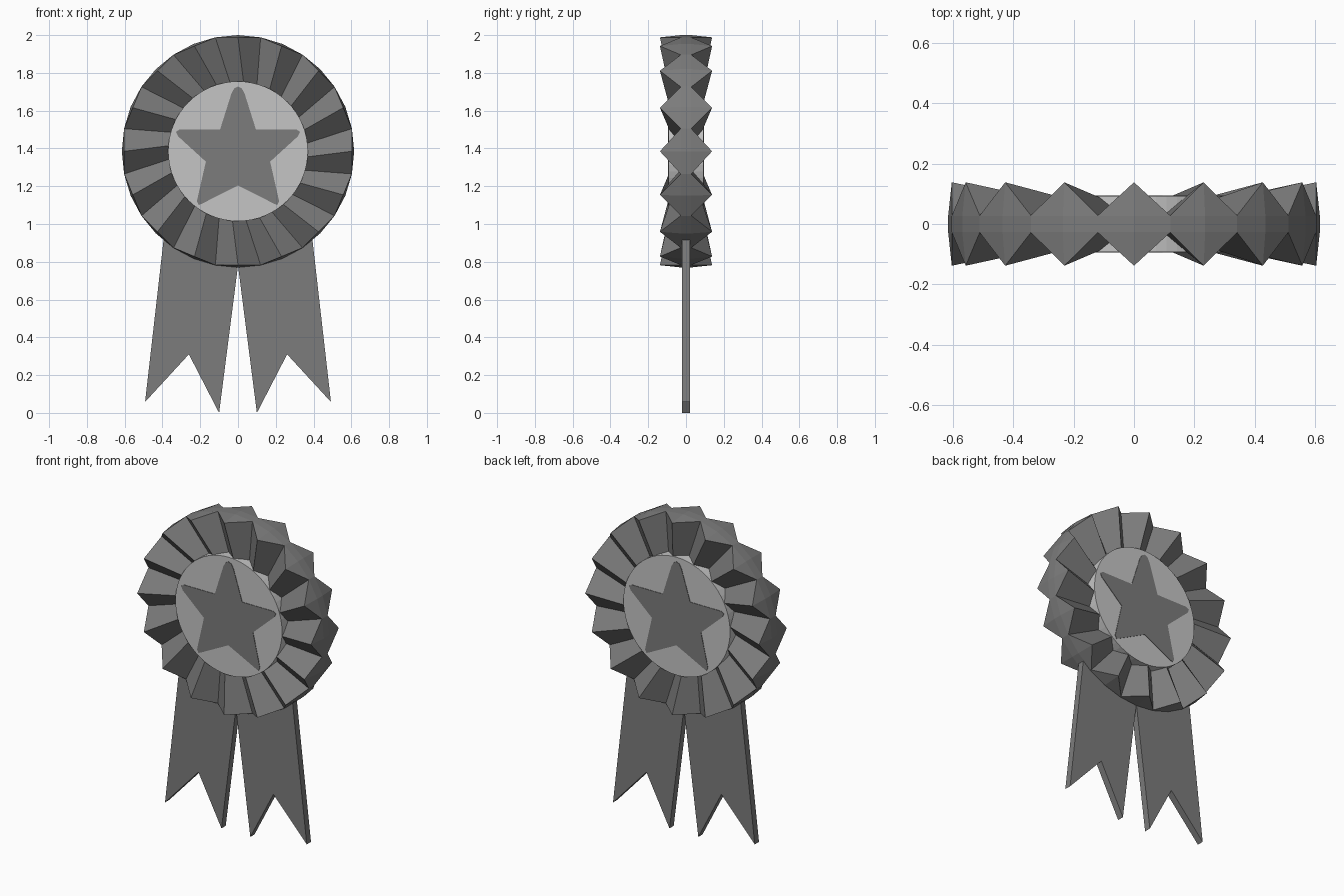
import bpy, bmesh, math

if "Cube" in bpy.data.objects:
    bpy.data.objects.remove(bpy.data.objects["Cube"])

CZ = 1.385  # rosette centre height


def material(name, v):
    m = bpy.data.materials.new(name)
    m.diffuse_color = (v, v, v, 1)
    m.use_nodes = True
    m.node_tree.nodes["Principled BSDF"].inputs["Base Color"].default_value = m.diffuse_color
    return m


DARK = material("dark grey", 0.2)
LIGHT = material("light grey", 0.56)


def finish(name, bm, mat):
    bmesh.ops.recalc_face_normals(bm, faces=bm.faces)
    me = bpy.data.meshes.new(name)
    bm.to_mesh(me)
    bm.free()
    me.materials.append(mat)
    ob = bpy.data.objects.new(name, me)
    bpy.context.collection.objects.link(ob)
    return ob


def plate(name, pts, y0, y1, mat):
    """Extrude an x-z outline from y0 to y1."""
    bm = bmesh.new()
    f = bm.faces.new([bm.verts.new((x, y0, z)) for x, z in pts])
    ext = bmesh.ops.extrude_face_region(bm, geom=[f])
    vs = [g for g in ext["geom"] if isinstance(g, bmesh.types.BMVert)]
    bmesh.ops.translate(bm, verts=vs, vec=(0, y1 - y0, 0))
    return finish(name, bm, mat)


# pleated rosette: folds rise from a flat rim band on both sides
N = 32
bm = bmesh.new()


def ring(r, y_peak, y_valley, side, twist=0.0, r_valley=None):
    out = []
    for i in range(N):
        a = 2 * math.pi * i / N + twist
        peak = i % 2 == 0
        rr = r if peak or r_valley is None else r_valley
        out.append(bm.verts.new((rr * math.sin(a), side * (y_peak if peak else y_valley),
                                 CZ + rr * math.cos(a))))
    return out


def bridge(a, b):
    for i in range(N):
        j = (i + 1) % N
        bm.faces.new((a[i], a[j], b[j], b[i]))


rims = []
for side in (-1, 1):
    rim = ring(0.615, 0.027, 0.027, side)
    edge = ring(0.603, 0.138, 0.028, side, 0, 0.614)
    inner = ring(0.355, 0.085, 0.03, side, math.radians(5))
    bridge(rim, edge)
    bridge(edge, inner)
    rims.append(rim)
bridge(*rims)
finish("pleated_rosette", bm, DARK)

# centre disc
disc = [(0.37 * math.sin(2 * math.pi * i / 64), CZ + 0.37 * math.cos(2 * math.pi * i / 64))
        for i in range(64)]
plate("centre_disc", disc, -0.092, 0.092, LIGHT)

# blunt-tipped star on both faces
half = [(0.02, 1.718), (0.035, 1.69), (0.095, 1.5), (0.31, 1.5), (0.328, 1.488), (0.318, 1.465),
        (0.17, 1.33), (0.218, 1.12), (0.208, 1.1), (0.19, 1.108)]
star = [(0, 1.728)] + half + [(0, 1.204)] + [(-x, z) for x, z in reversed(half)]
plate("front_star", star, -0.095, -0.09, DARK)
plate("back_star", star, 0.09, 0.095, DARK)

# two swallow-tailed ribbons
tail = [(0.0, 0.78), (0.10, 0.0), (0.26, 0.31), (0.492, 0.058), (0.365, 1.17), (0.0, 1.17)]
for name, s in (("right_ribbon", 1), ("left_ribbon", -1)):
    plate(name, [(s * x, z) for x, z in tail], -0.021, 0.021, DARK)
